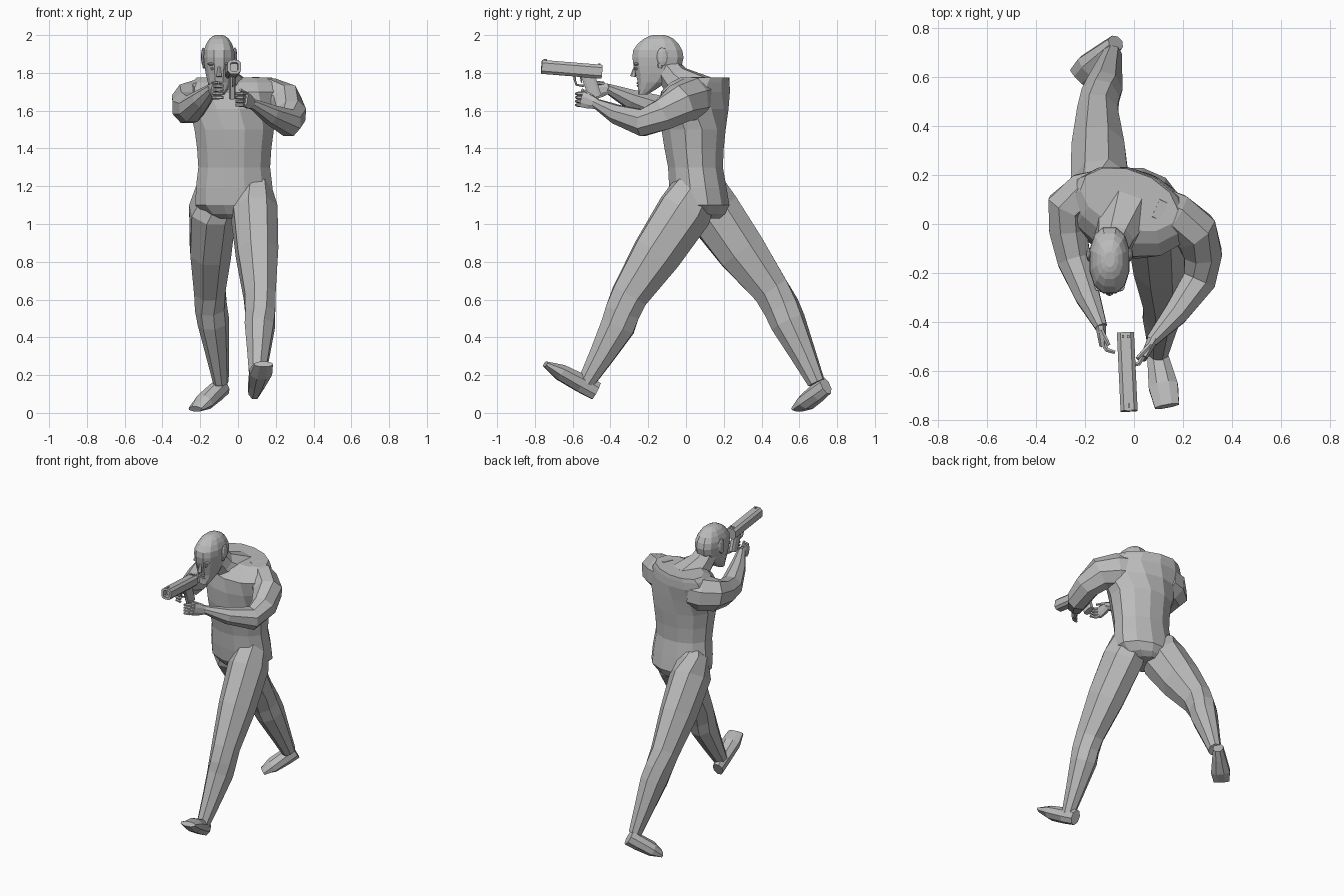
import bpy, bmesh, math
from mathutils import Vector

if "Cube" in bpy.data.objects:
    bpy.data.objects.remove(bpy.data.objects["Cube"], do_unlink=True)

tone = (0.5, 0.5, 0.5, 1)
grey = bpy.data.materials.new("matte_grey")
grey.use_nodes = True
grey.diffuse_color = tone
grey.node_tree.nodes["Principled BSDF"].inputs["Base Color"].default_value = tone


def through(points, u):
    """Point at parameter u on a smooth curve through the given points."""
    last = len(points) - 1
    i = min(int(u), last - 1)
    t = u - i
    before, start, end, after = (points[min(max(k, 0), last)] for k in range(i - 1, i + 3))
    bend = 2 * before - 5 * start + 4 * end - after
    twist = 3 * (start - end) + after - before
    return start + (t * (end - before) + t * t * bend + t ** 3 * twist) / 2


def skin(name, frames, sides, power=1.0, bore=False):
    """Join rings (centre, side vector, up vector) into one closed flat-faced part."""
    bm = bmesh.new()
    angles = [(i + 0.5) * math.tau / sides for i in range(sides)]
    shape = [[math.copysign(abs(wave(a)) ** power, wave(a)) for wave in (math.cos, math.sin)]
             for a in angles]
    widest = max(c for c, s in shape)
    rings = [[bm.verts.new(centre + (across * c + up * s) / widest) for c, s in shape]
             for centre, across, up in frames]
    for low, high in zip(rings, rings[1:]):
        for i in range(sides):
            j = (i + 1) % sides
            bm.faces.new((low[i], low[j], high[j], high[i]))
    bm.faces.new(rings[0])
    end = bm.faces.new(rings[-1])
    bmesh.ops.recalc_face_normals(bm, faces=bm.faces)
    if bore:
        bmesh.ops.inset_individual(bm, faces=[end], thickness=0.016)
        bmesh.ops.inset_individual(bm, faces=[end], thickness=0.002, depth=-0.04)
    mesh = bpy.data.meshes.new(name)
    bm.to_mesh(mesh)
    bm.free()
    mesh.materials.append(grey)
    bpy.context.scene.collection.objects.link(bpy.data.objects.new(name, mesh))


def limb(name, joints, sizes, depth=(1, 1), sides=8, power=1.0, bore=False):
    """Sweep through the joints; half widths are spread evenly, depth is a ratio at each end."""
    joints = [Vector(j) for j in joints]
    last = len(sizes) - 1
    points = [through(joints, i / last * (len(joints) - 1)) for i in range(last + 1)]
    frames = []
    for i, size in enumerate(sizes):
        along = (points[min(i + 1, last)] - points[max(i - 1, 0)]).normalized()
        across = Vector((along.y, -along.x, 0)).normalized()
        ratio = depth[0] + (depth[1] - depth[0]) * i / last
        frames.append((points[i], across * size, across.cross(along) * size * ratio))
    skin(name, frames, sides, power, bore)


def stack(name, x, levels, power=1.0, turn=lambda z: 0):
    """Level rings given as y, z, half width, half depth, with one more between each pair."""
    levels = [Vector(level) for level in levels]
    frames = []
    for i in range(2 * len(levels) - 1):
        y, z, width, depth = through(levels, i / 2)
        c, s = math.cos(turn(z)), math.sin(turn(z))
        frames.append((Vector((x, y, z)), Vector((c, -s, 0)) * width, Vector((s, c, 0)) * depth))
    skin(name, frames, 12, power)


def finish(name, size):
    obj = bpy.context.object
    obj.name, obj.scale = name, size
    obj.data.materials.append(grey)


def blob(name, loc, size):
    bpy.ops.mesh.primitive_uv_sphere_add(segments=8, ring_count=6, location=loc)
    finish(name, size)


def block(name, loc, size):
    bpy.ops.mesh.primitive_cube_add(size=1, location=loc)
    finish(name, size)


def leg(side, *joints):
    """Root inside the pelvis, hip, knee, calf and ankle."""
    limb(side + "_leg", joints, (.05, .095, .118, .108, .082, .079, .077, .056, .038), (1.2, 1.15))


def foot(side, heel, toe):
    limb(side + "_foot", (heel, toe), (.032, .044, .06, .05), (1.5, .3))


def arm(side, *joints):
    limb(side + "_arm", joints, (.09, .095, .09, .077, .068, .05, .025), (1.2, .95))


def hand(side, wrist, knuckles, curl):
    """Upright palm with four fingers and a thumb, curled sideways."""
    wrist, knuckles = Vector(wrist), Vector(knuckles)
    limb(side + "_palm", (wrist, knuckles), (.022, .018, .014), (1.2, 3))
    digit = (.01, .009, .007)
    for k, finger in enumerate(("little", "ring", "middle", "index")):
        base = knuckles + Vector((0, .01, .02 * k - .03))
        limb(f"{side}_{finger}_finger",
             (base, base + Vector((curl * .7, -.03, 0)), base + Vector((curl * 2, -.04, 0))),
             digit, sides=6)
    thumb = wrist.lerp(knuckles, .3) + Vector((0, 0, .03))
    tip = knuckles + Vector((curl, 0, .05))
    limb(side + "_thumb", (thumb, thumb.lerp(tip, .5), tip), digit, sides=6)


# Torso, left shoulder turned forward above the waist
stack("torso", -.02,
      [(.08, 1.03, .1, .1), (.075, 1.1, .205, .155), (.05, 1.3, .19, .145),
       (.04, 1.5, .21, .17), (.05, 1.7, .25, .17), (.1, 1.775, .2, .115)],
      turn=lambda z: math.radians(20) * min(max(z - 1.5, 0) * 5, 1))

# Neck and head
limb("neck", [(-.04, .05, 1.68), (-.08, -.06, 1.77), (-.1, -.12, 1.85)], (.12, .075, .065))
stack("head", -.1,
      [(-.23, 1.685, .03, .025), (-.18, 1.75, .06, .075), (-.15, 1.84, .078, .128),
       (-.15, 1.92, .08, .13), (-.145, 1.98, .052, .08), (-.145, 2, .02, .03)], power=.85)

# Face and ears
limb("nose", [(-.1, -.27, 1.83), (-.1, -.28, 1.78)], (.007, .014), sides=6)
for name, z in (("upper_lip", 1.747), ("lower_lip", 1.732)):
    blob(name, (-.1, -.248, z), (.025, .014, .007))
for side, s in (("left", 1), ("right", -1)):
    blob(side + "_eye", (-.1 + s * .033, -.26, 1.823), (.014, .012, .008))
    blob(side + "_brow", (-.1 + s * .035, -.26, 1.847), (.028, .018, .009))
    blob(side + "_ear", (-.1 + s * .084, -.125, 1.885), (.012, .03, .05))
    blob(side + "_ear_lobe", (-.1 + s * .08, -.137, 1.84), (.009, .014, .018))

# Striding legs
leg("left", (.06, .07, 1.26), (.085, -.005, 1.07), (.115, -.3, .62), (.115, -.36, .46), (.1, -.53, .16))
leg("right", (-.1, .09, 1.26), (-.135, .14, 1.07), (-.15, .45, .65), (-.13, .54, .48), (-.09, .69, .16))
foot("left", (.085, -.475, .115), (.135, -.745, .258))
foot("right", (-.075, .74, .145), (-.225, .595, .02))

# Arms reaching forward
arm("left", (.08, .07, 1.67), (.25, -.03, 1.64), (.268, -.23, 1.535), (.07, -.48, 1.64))
arm("right", (-.14, .13, 1.66), (-.265, .07, 1.64), (-.245, -.15, 1.61), (-.135, -.42, 1.72))
hand("left", (.078, -.47, 1.635), (.038, -.55, 1.66), -.025)
hand("right", (-.137, -.41, 1.718), (-.128, -.495, 1.7), .025)

# Pistol
limb("pistol_slide", [(-.035, -.445, 1.806), (-.02, -.765, 1.832)], (.035, .035),
     depth=(1.05, 1.05), power=.6, bore=True)
limb("pistol_grip", [(-.03, -.52, 1.79), (-.03, -.48, 1.67)], (.018, .018), depth=(2, 1.9), power=.6)
limb("trigger_guard", [(-.028, -.59, 1.785), (-.028, -.58, 1.737), (-.028, -.525, 1.733)],
     [.005] * 5, sides=6)
limb("trigger", [(-.028, -.558, 1.78), (-.028, -.552, 1.748)], (.004, .003), sides=6)
block("front_sight", (-.02, -.745, 1.868), (.008, .02, .012))
for x in (-.045, -.023):
    block("rear_sight", (x, -.46, 1.845), (.01, .014, .012))
